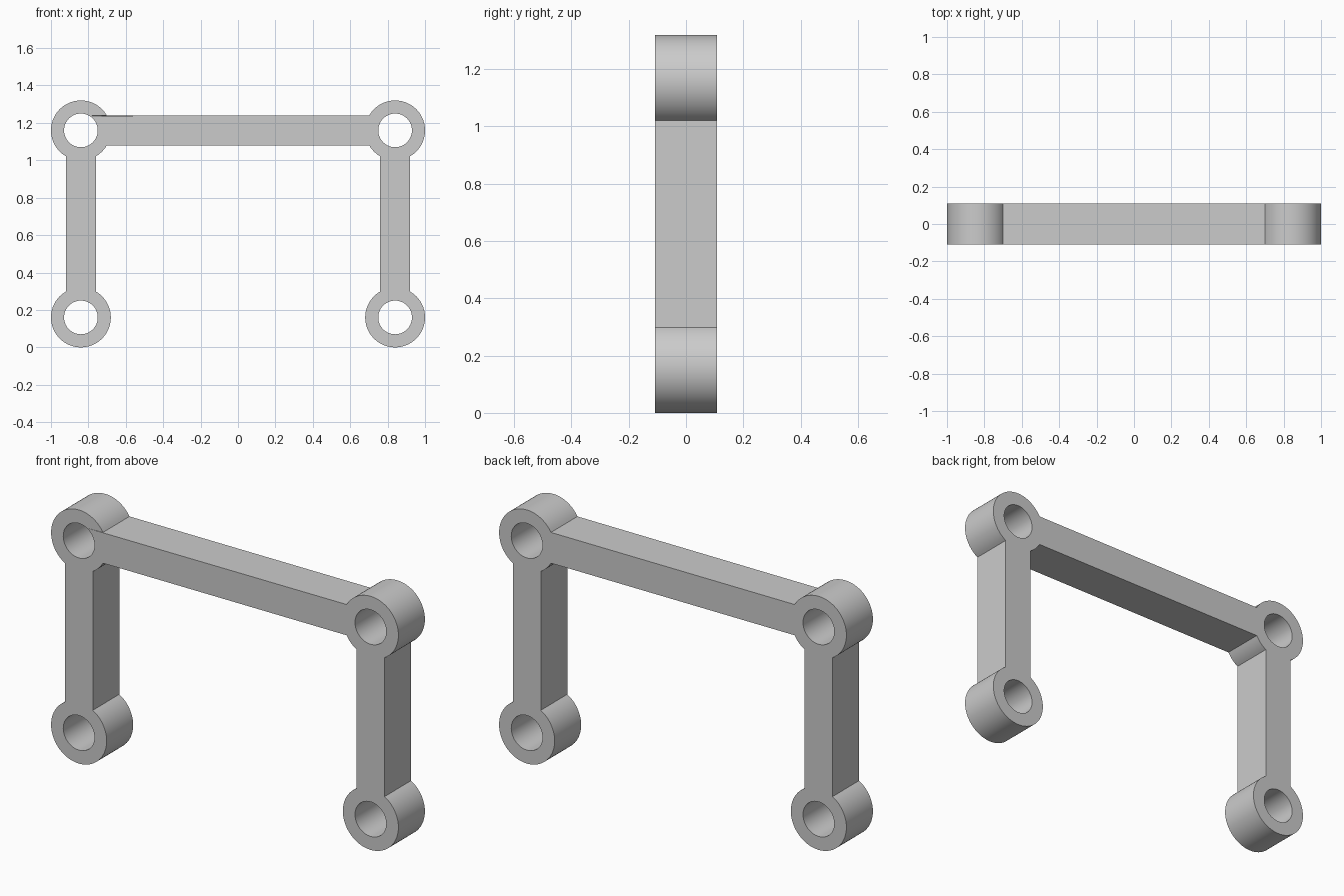
import bpy, bmesh
from math import cos, sin, radians

cube = bpy.data.objects.get("Cube")
if cube:
    bpy.data.objects.remove(cube, do_unlink=True)

X, LOW, HIGH = 0.84, 0.16, 1.16      # boss centres
OUTER, BORE, HALF_DEPTH = 0.16, 0.09, 0.109
STEP = 5                             # degrees per arc segment

grey = bpy.data.materials.new("plain grey")
grey.use_nodes = True
colour = (0.6, 0.6, 0.6, 1)
grey.diffuse_color = colour
grey.node_tree.nodes["Principled BSDF"].inputs["Base Color"].default_value = colour


def arc(x, z, radius, start, end):
    return [(x + radius * cos(radians(a)), z + radius * sin(radians(a)))
            for a in range(start, end + 1, STEP)]


def add_loop(curve, points):
    spline = curve.splines.new('POLY')
    spline.points.add(len(points) - 1)
    for p, (x, z) in zip(spline.points, points):
        p.co = (x, z, 0, 1)
    spline.use_cyclic_u = True


# Bars meet each round boss 30 degrees either side of their axis
outline = (arc(X, LOW, OUTER, 120, 420)
           + arc(X, HIGH, OUTER, -60, 150)
           + arc(-X, HIGH, OUTER, 30, 240)
           + arc(-X, LOW, OUTER, 120, 420)
           + arc(-X, HIGH, OUTER, 300, 330)
           + arc(X, HIGH, OUTER, 210, 240))

profile = bpy.data.curves.new("bracket_profile", 'CURVE')
profile.dimensions = '2D'
profile.fill_mode = 'BOTH'
profile.extrude = HALF_DEPTH
add_loop(profile, outline)

# Pin holes through the four bosses
for x in (-X, X):
    for z in (LOW, HIGH):
        add_loop(profile, arc(x, z, BORE, 0, 360 - STEP))

# Turn the filled profile into a solid, upright mesh
helper = bpy.data.objects.new("profile_helper", profile)
bpy.context.collection.objects.link(helper)
evaluated = helper.evaluated_get(bpy.context.evaluated_depsgraph_get())
mesh = bpy.data.meshes.new_from_object(evaluated)
bpy.data.objects.remove(helper, do_unlink=True)

bm = bmesh.new()
bm.from_mesh(mesh)
bmesh.ops.remove_doubles(bm, verts=bm.verts, dist=0.0001)
for v in bm.verts:
    v.co = (v.co.x, -v.co.z, v.co.y)
bmesh.ops.dissolve_limit(bm, angle_limit=radians(1), verts=bm.verts, edges=bm.edges)
bmesh.ops.triangulate(bm, faces=[f for f in bm.faces if len(f.verts) > 4])
bmesh.ops.recalc_face_normals(bm, faces=bm.faces)
bm.to_mesh(mesh)
bm.free()

mesh.materials.clear()
mesh.materials.append(grey)
bracket = bpy.data.objects.new("link_bracket", mesh)
bpy.context.collection.objects.link(bracket)
bpy.context.view_layer.objects.active = bracket
bracket.select_set(True)
bpy.ops.object.shade_smooth_by_angle(angle=radians(25))
